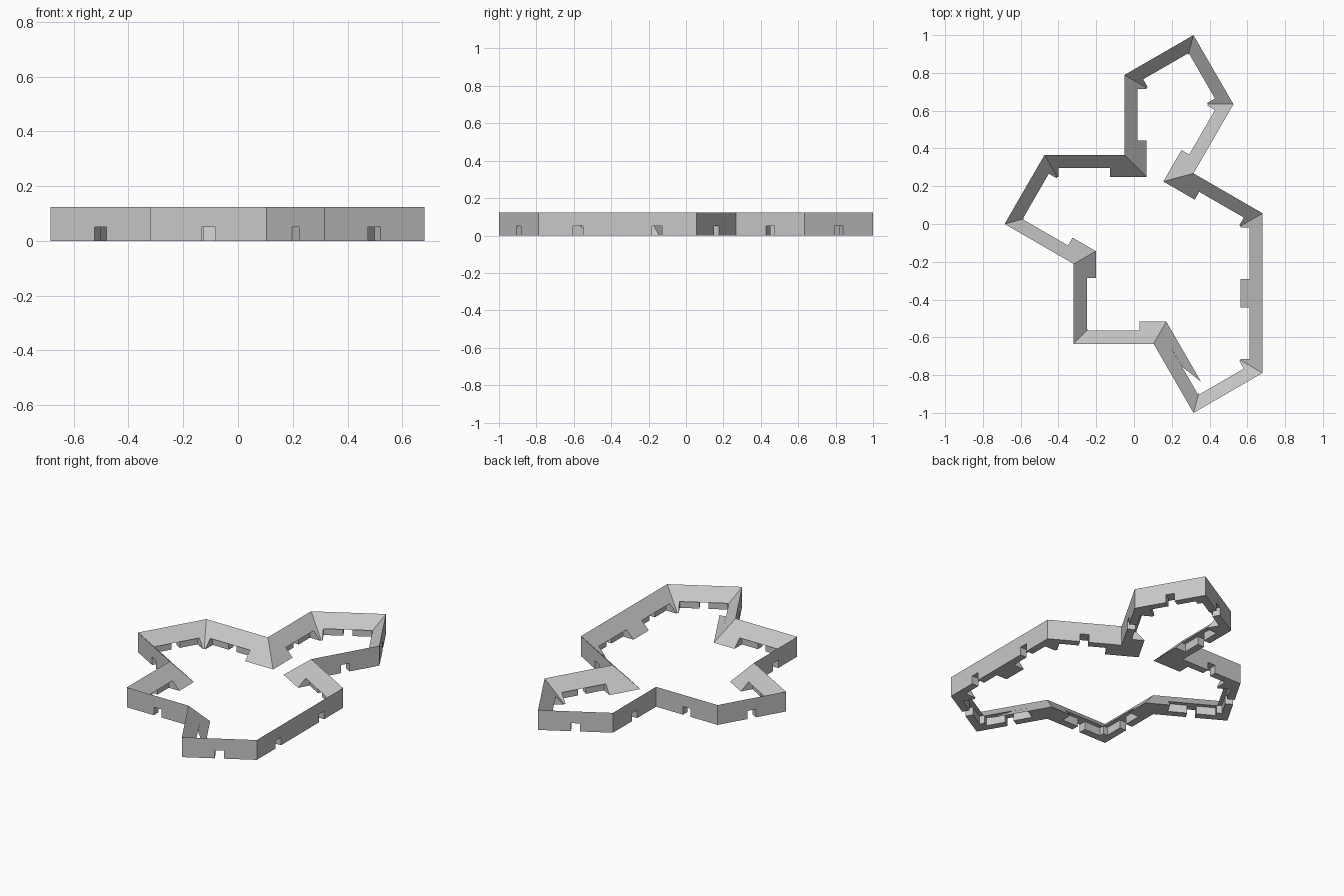
import bpy, bmesh, math
from mathutils import Vector

cube = bpy.data.objects.get("Cube")
if cube:
    bpy.data.objects.remove(cube, do_unlink=True)

UNIT = 2 / (3 + math.sqrt(3))   # length of one wall unit
HEIGHT = 0.123                  # outer wall height
DEPTH = 0.117                   # footprint depth of the sloped bank
NOTCH = 0.05                    # height of slots and recesses
WALL = 0.045                    # wall thickness in front of a recess
MARGIN = 0.075                  # solid length at each end of a unit
SLOT = 0.026                    # half width of a slot

stone = bpy.data.materials.new("light_grey")
stone.use_nodes = True
GREY = (0.58, 0.58, 0.58, 1)
stone.diffuse_color = GREY
stone.node_tree.nodes["Principled BSDF"].inputs["Base Color"].default_value = GREY


def make_object(name, bm):
    mesh = bpy.data.meshes.new(name)
    bm.to_mesh(mesh)
    bm.free()
    obj = bpy.data.objects.new(name, mesh)
    bpy.context.collection.objects.link(obj)
    mesh.materials.append(stone)
    return obj


# Outline walked clockwise from the back tip: heading in degrees, units
walk = [(-60, 1), (-120, 1), (-30, 1), (-90, 2), (210, 1), (120, 1), (180, 1),
        (90, 1), (150, 1), (60, 1), (0, 1), (90, 1), (30, 1)]
corners, dirs = [], []
pos = Vector((0.315, 1, 0))
for angle, units in walk:
    a = math.radians(angle)
    d = Vector((math.cos(a), math.sin(a), 0))
    corners.append(pos.copy())
    dirs.append(d)
    pos += d * UNIT * units


def inward(d):
    return Vector((d.y, -d.x, 0))


# Wedge-shaped ring: vertical outside, sloping down to the inside
bm = bmesh.new()
rings = []
for i, c in enumerate(corners):
    n1, n2 = inward(dirs[i - 1]), inward(dirs[i])
    miter = (n1 + n2) * DEPTH / (1 + n1.dot(n2))
    rings.append([bm.verts.new(p) for p in (c, c + Vector((0, 0, HEIGHT)), c + miter)])
for i, ring in enumerate(rings):
    after = rings[(i + 1) % len(rings)]
    for j in range(3):
        k = (j + 1) % 3
        bm.faces.new((ring[j], ring[k], after[k], after[j]))
bmesh.ops.recalc_face_normals(bm, faces=bm.faces)
bank = make_object("sloped_wall_ring", bm)


# T-shaped cutter: slot through the wall plus a wide recess behind it
def add_cutter(start, d):
    n, mid, far = inward(d), UNIT / 2, 0.16
    half = mid - MARGIN
    shape = [(-SLOT, -0.03), (SLOT, -0.03), (SLOT, WALL), (half, WALL),
             (half, far), (-half, far), (-half, WALL), (-SLOT, WALL)]
    bm = bmesh.new()
    face = bm.faces.new([bm.verts.new(start + d * (mid + t) + n * s - Vector((0, 0, 0.03)))
                         for t, s in shape])
    ext = bmesh.ops.extrude_face_region(bm, geom=[face])
    top = [v for v in ext["geom"] if isinstance(v, bmesh.types.BMVert)]
    bmesh.ops.translate(bm, verts=top, vec=(0, 0, NOTCH + 0.03))
    bmesh.ops.recalc_face_normals(bm, faces=bm.faces)
    cutter = make_object("recess_cutter", bm)
    cutter.hide_render = True
    mod = bank.modifiers.new("recess", 'BOOLEAN')
    mod.operation = 'DIFFERENCE'
    mod.solver = 'EXACT'
    mod.object = cutter
    return cutter


cutters = []
for c, d, (angle, units) in zip(corners, dirs, walk):
    for k in range(units):
        cutters.append(add_cutter(c + d * UNIT * k, d))

# Bake the cuts and drop the cutters
graph = bpy.context.evaluated_depsgraph_get()
baked = bpy.data.meshes.new_from_object(bank.evaluated_get(graph))
bank.modifiers.clear()
bank.data = baked
for cutter in cutters:
    bpy.data.objects.remove(cutter, do_unlink=True)

# Thin flap of slope left over the recess beside the front tip
start, d = corners[6], dirs[5]
n = inward(d)
bm = bmesh.new()
flap = [(MARGIN, 0.07), (0.18, 0.07), (0.3, DEPTH), (MARGIN, DEPTH)]
face = bm.faces.new([bm.verts.new(start - d * t + n * s + Vector((0, 0, HEIGHT * (1 - s / DEPTH))))
                     for t, s in flap])
face.normal_update()
if face.normal.z < 0:
    face.normal_flip()
make_object("slope_flap", bm)
